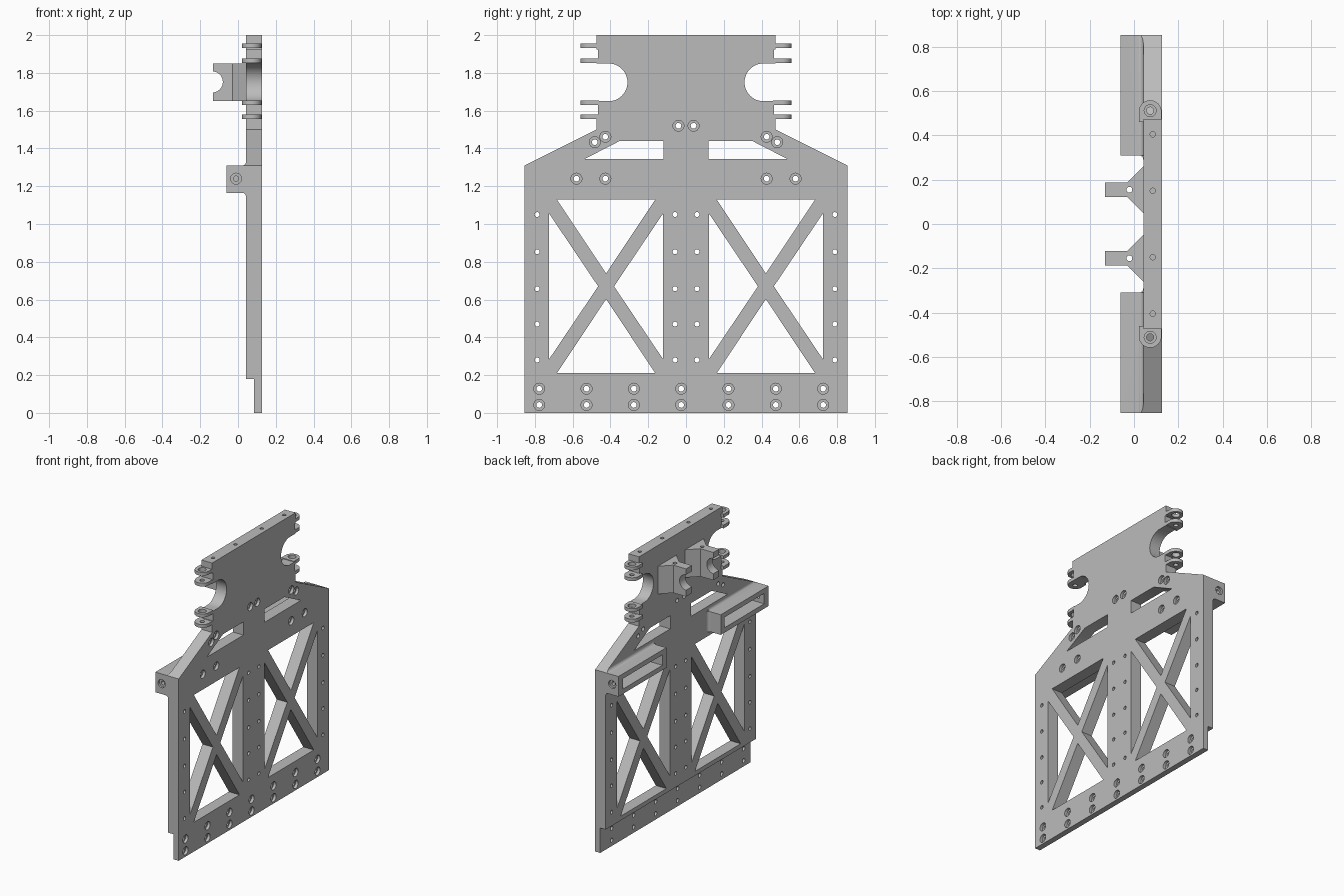
import bpy, bmesh
from math import sin, cos, pi, radians

if "Cube" in bpy.data.objects:
    bpy.data.objects.remove(bpy.data.objects["Cube"])

grey = bpy.data.materials.new("machined_grey")
grey.use_nodes = True
colour = (0.5, 0.5, 0.5, 1)
grey.diffuse_color = colour
grey.node_tree.nodes["Principled BSDF"].inputs["Base Color"].default_value = colour


def arc(u, v, r, a0=0, a1=360, n=24):
    return [(u + r * cos(radians(a0 + (a1 - a0) * i / n)),
             v + r * sin(radians(a0 + (a1 - a0) * i / n))) for i in range(n + 1)]


def circle(u, v, r):
    return arc(u, v, r)[:-1]


def rect(u0, u1, v0, v1):
    return [(u0, v0), (u1, v0), (u1, v1), (u0, v1)]


def flip(pts, s):
    return [(u * s, v) for u, v in pts]


def make(name, prisms):
    """Build one object from prisms: (axis, outline, start, end)."""
    place = {"x": lambda p, d: (d, p[0], p[1]),
             "y": lambda p, d: (p[0], d, p[1]),
             "z": lambda p, d: (p[0], p[1], d)}
    bm = bmesh.new()
    for axis, pts, a, b in prisms:
        lo, hi = ([bm.verts.new(place[axis](p, d)) for p in pts] for d in (a, b))
        bm.faces.new(lo)
        bm.faces.new(hi[::-1])
        for i in range(len(pts)):
            j = (i + 1) % len(pts)
            bm.faces.new((lo[i], hi[i], hi[j], lo[j]))
    bmesh.ops.recalc_face_normals(bm, faces=bm.faces)
    mesh = bpy.data.meshes.new(name)
    bm.to_mesh(mesh)
    bm.free()
    mesh.materials.append(grey)
    ob = bpy.data.objects.new(name, mesh)
    bpy.context.collection.objects.link(ob)
    return ob


def boolean(ob, prisms, operation="DIFFERENCE"):
    cutter = make("cutter", prisms)
    mod = ob.modifiers.new("cut", "BOOLEAN")
    mod.operation, mod.solver, mod.object = operation, "EXACT", cutter
    bpy.context.view_layer.objects.active = ob
    bpy.ops.object.modifier_apply(modifier=mod.name)
    bpy.data.objects.remove(cutter)


def finish(ob):
    bpy.ops.object.select_all(action="DESELECT")
    ob.select_set(True)
    bpy.context.view_layer.objects.active = ob
    bpy.ops.object.shade_smooth_by_angle(angle=radians(30))


BACK, FACE = 0.042, 0.126      # the two faces of the main plate
SIDES = ((1, "back"), (-1, "front"))

# Main plate outline, one half then mirrored
half = [(0.855, 0), (0.855, 1.31), (0.475, 1.5), (0.475, 1.58), (0.467, 1.58),
        (0.467, 1.635), (0.475, 1.635), (0.475, 1.65)]
half += arc(0.41, 1.75, 0.1, 270, 90)
half += [(0.475, 1.85), (0.475, 1.875), (0.467, 1.875), (0.467, 1.925),
         (0.475, 1.925), (0.475, 2)]
plate = make("main_plate", [("x", half + flip(half, -1)[::-1], BACK, FACE)])

# Windows either side of the cross braces, and the slots above
openings = []
cy, cz = 0.423, 0.67
for s, _ in SIDES:
    shapes = [[(0.119, 1.345), (0.535, 1.345), (0.35, 1.44), (0.119, 1.44)]]
    for t in (1, -1):
        shapes.append([(cy - 0.26, cz + t * 0.459), (cy + 0.26, cz + t * 0.459),
                       (cy, cz + t * 0.068)])
        shapes.append([(cy + t * 0.302, cz - 0.386), (cy + t * 0.302, cz + 0.386),
                       (cy + t * 0.042, cz)])
    openings += [("x", flip(p, s), 0, 0.2) for p in shapes]

# Plain screw holes through the uprights
for z in (0.28, 0.47, 0.657, 0.853, 1.05):
    for y in (0.058, 0.788):
        openings += [("x", circle(s * y, z, 0.013), 0, 0.2) for s, _ in SIDES]

# Counterbored holes
bored = [(-0.777 + 0.2505 * i, z) for i in range(7) for z in (0.042, 0.128)]
for y, z in ((0.04, 1.52), (0.427, 1.462), (0.483, 1.433), (0.427, 1.24), (0.58, 1.24)):
    bored += [(y, z), (-y, z)]
openings += [("x", circle(y, z, 0.015), 0, 0.2) for y, z in bored]

# Blind holes in the top edge
openings += [("z", circle(0.085, y, 0.012), 1.9, 2.1) for y in (-0.405, -0.15, 0.15, 0.405)]
boolean(plate, openings)

# Counterbores and the thinner bottom flange
recesses = [("x", circle(y, z, 0.029), 0.106, 0.2) for y, z in bored]
recesses.append(("y", rect(0, 0.085, -0.1, 0.18), -1, 1))
boolean(plate, recesses)
finish(plate)

for s, side in SIDES:
    # Hollow bracket with filleted joints to the plate
    r = 0.02
    profile = [(-0.06, 1.165)] + arc(BACK - r, 1.165 - r, r, 90, 0, 8)
    profile += arc(BACK - r, 1.31 + r, r, 0, -90, 8) + [(-0.06, 1.31)]
    bracket = make(side + "_bracket", [("y", profile, s * 0.31, s * 0.855)])
    pocket = rect(0.355, 0.805, 1.2, 1.275)
    slope = [(0.855, 1.31), (0.475, 1.5), (0.9, 1.5), (0.9, 1.2875)]
    boolean(bracket, [("x", flip(pocket, s), -0.2, 0.2),
                      ("x", flip(slope, s), -0.2, 0.2),
                      ("y", circle(-0.01, 1.24, 0.029), s * 0.84, s * 0.9)])
    boolean(bracket, [("y", circle(-0.01, 1.24, 0.014), s * 0.78, s * 0.9)])
    finish(bracket)

    # Fillet at the bracket's inner end
    cove = [(BACK, 0.31)] + arc(BACK - r, 0.31 - r, r, 0, 90, 8)
    cove = [(x, y * s) for x, y in cove]
    finish(make(side + "_bracket_fillet", [("z", cove, 1.165, 1.31)]))

    # Clamp block with tapered foot and round seat
    foot = [(BACK, 0.05), (-0.03, 0.122), (-0.132, 0.122), (-0.132, 0.188),
            (-0.03, 0.188), (BACK, 0.26)]
    foot = [(x, y * s) for x, y in foot]
    clamp = make(side + "_clamp_block", [("z", foot, 1.65, 1.85)])
    boolean(clamp, [("y", circle(-0.136, 1.752, 0.056), -1, 1)])
    boolean(clamp, [("z", circle(-0.021, s * 0.155, 0.013), 1.6, 1.9)])
    finish(clamp)

    # Paired hinge lugs; the upper one of each pair has the wider hole
    lug = [(0.124, 0.46)] + arc(0.073, 0.508, 0.051, 0, 180) + [(0.022, 0.46)]
    lug = [(x, y * s) for x, y in lug]
    for level, z, hole in (("top", 1.943, 0.027), ("upper", 1.865, 0.016),
                           ("lower", 1.643, 0.027), ("bottom", 1.567, 0.016)):
        ear = make(f"{side}_{level}_lug", [("z", lug, z - 0.012, z + 0.012)])
        boolean(ear, [("z", circle(0.073, s * 0.512, hole), z - 0.1, z + 0.1)])
        finish(ear)
